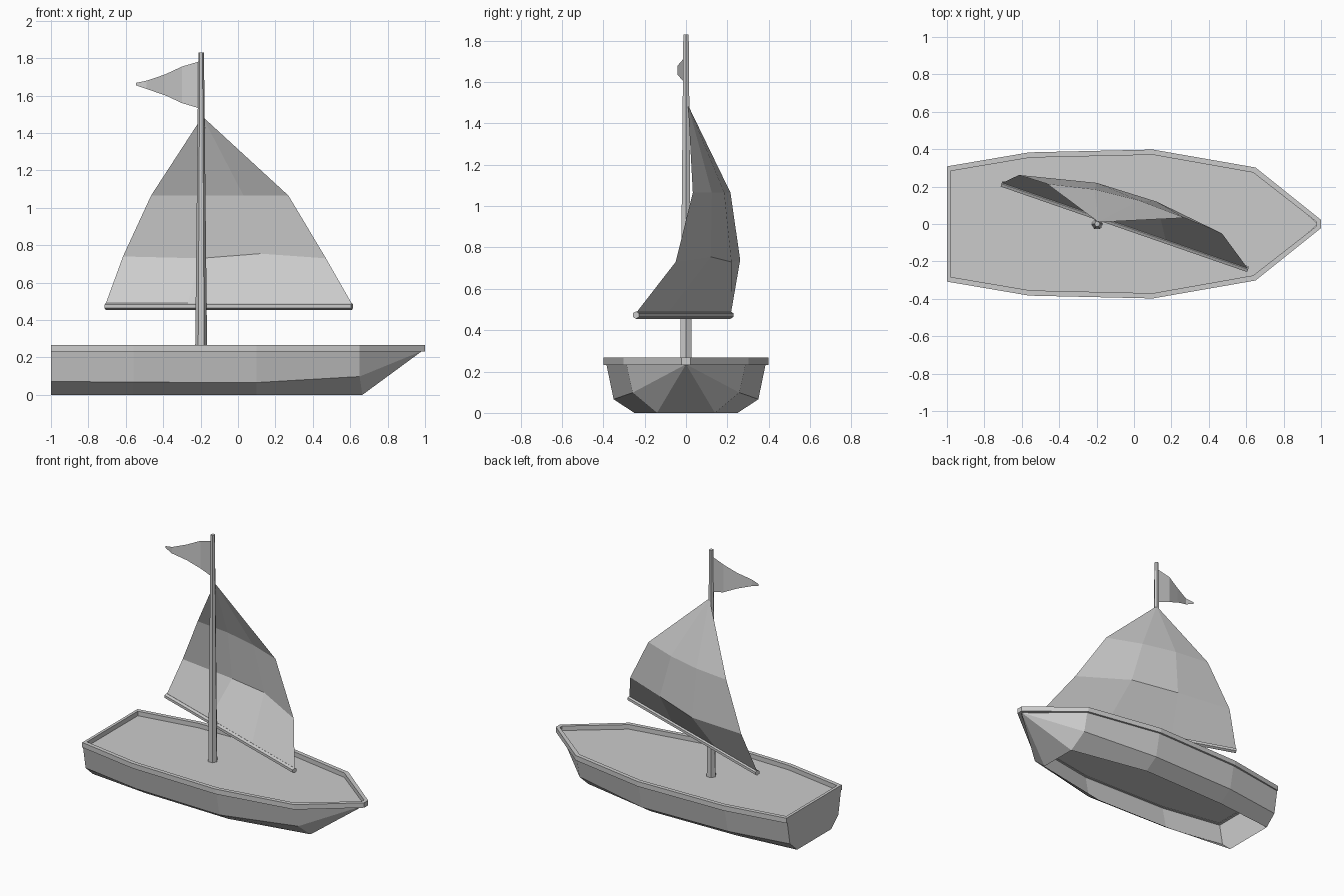
import bpy, bmesh
from mathutils import Vector

if "Cube" in bpy.data.objects:
    bpy.data.objects.remove(bpy.data.objects["Cube"])


def make(name, verts, faces, fix_normals=True):
    bm = bmesh.new()
    vs = [bm.verts.new(v) for v in verts]
    for f in faces:
        bm.faces.new([vs[i] for i in f])
    if fix_normals:
        bmesh.ops.recalc_face_normals(bm, faces=bm.faces)
    me = bpy.data.meshes.new(name)
    bm.to_mesh(me)
    bm.free()
    ob = bpy.data.objects.new(name, me)
    bpy.context.collection.objects.link(ob)
    return ob


def grid_faces(rows, cols, wrap_rows=False, wrap_cols=False):
    return [(r * cols + c, r * cols + (c + 1) % cols,
             (r + 1) % rows * cols + (c + 1) % cols, (r + 1) % rows * cols + c)
            for r in range(rows if wrap_rows else rows - 1)
            for c in range(cols if wrap_cols else cols - 1)]


def spar(name, a, b, r1, r2, sides):
    a, b = Vector(a), Vector(b)
    bpy.ops.mesh.primitive_cone_add(vertices=sides, radius1=r1, radius2=r2,
                                    depth=(b - a).length, location=(a + b) / 2)
    ob = bpy.context.object
    ob.name = name
    ob.rotation_mode = 'QUATERNION'
    ob.rotation_quaternion = (b - a).to_track_quat('Z', 'Y')
    return ob


# Hull: open-bottomed sides, stern panel and bow facets
# station: x, top half-width, chine half-width, chine z, bottom half-width
stations = [(-1, .30, .27, .072, .19), (-.56, .37, .335, .068, .235),
            (.1, .385, .35, .066, .25), (.65, .288, .258, .098, .14)]
TOP = .235
verts = []
for x, t, c, cz, b in stations:
    bx = .665 if x == .65 else x
    verts += [(x, -t, TOP), (x, -c, cz), (bx, -b, 0),
              (bx, b, 0), (x, c, cz), (x, t, TOP)]
faces = [f for i, f in enumerate(grid_faces(4, 6)) if i % 5 != 2]
faces.append(range(6))
tip = len(verts)
verts.append((.985, 0, TOP))
faces += [(18 + i, 19 + i, tip) for i in range(5)]
make("hull", verts, faces)

# Deck sheet
right = [(x, -t, TOP) for x, t, *_ in stations]
make("deck", right + [(.985, 0, TOP)] + [(x, -y, z) for x, y, z in right[::-1]],
     [range(9)])

# Rim: rectangular section swept round the deck outline
outer = [(-1, .308), (-.56, .383), (.1, .398), (.65, .302), (1, .022)]
inner = [(-.98, .283), (-.555, .355), (.1, .37), (.637, .275), (.975, .012)]
pairs = [(o, i, -1) for o, i in zip(outer, inner)]
pairs += [(o, i, 1) for o, i, _ in pairs[::-1]]
verts = []
for (ox, oy), (ix, iy), s in pairs:
    verts += [(ox, s * oy, .232), (ox, s * oy, .267),
              (ix, s * iy, .267), (ix, s * iy, .232)]
make("rim", verts, grid_faces(10, 4, True, True))

# Mast and boom
bpy.ops.mesh.primitive_cone_add(vertices=6, radius1=.032, radius2=.015, depth=1.6,
                                location=(-.197, 0, 1.03), rotation=(0, 0, 1.5708))
bpy.context.object.name = "mast"
spar("boom", (-.708, .215, .473), (.61, -.242, .473), .018, .018, 6)

# Sail: bellied sheet, three bands rising to a point
rows = [
    [(-.708, .218, .485), (-.27, .066, .485), (.17, -.087, .485), (.61, -.24, .485)],
    [(-.615, .262, .74), (-.2, .22, .73), (.12, .12, .755), (.47, -.05, .73)],
    [(-.465, .215, 1.065), (-.21, .185, 1.065), (.03, .125, 1.065), (.27, .033, 1.065)],
]
verts = [p for r in rows for p in r] + [(-.19, .01, 1.488)]
make("sail", verts, grid_faces(3, 4) + [(8 + i, 9 + i, 12) for i in range(3)])

# Pennant: tapering rippled strip
verts = []
for x, y, lo, hi in [(-.2, 0, 1.53, 1.785), (-.3, .01, 1.56, 1.755),
                     (-.39, -.012, 1.602, 1.713), (-.488, -.04, 1.635, 1.68),
                     (-.545, -.03, 1.655, 1.668)]:
    verts += [(x, y, lo), (x, y, hi)]
make("pennant", verts, grid_faces(5, 2))
